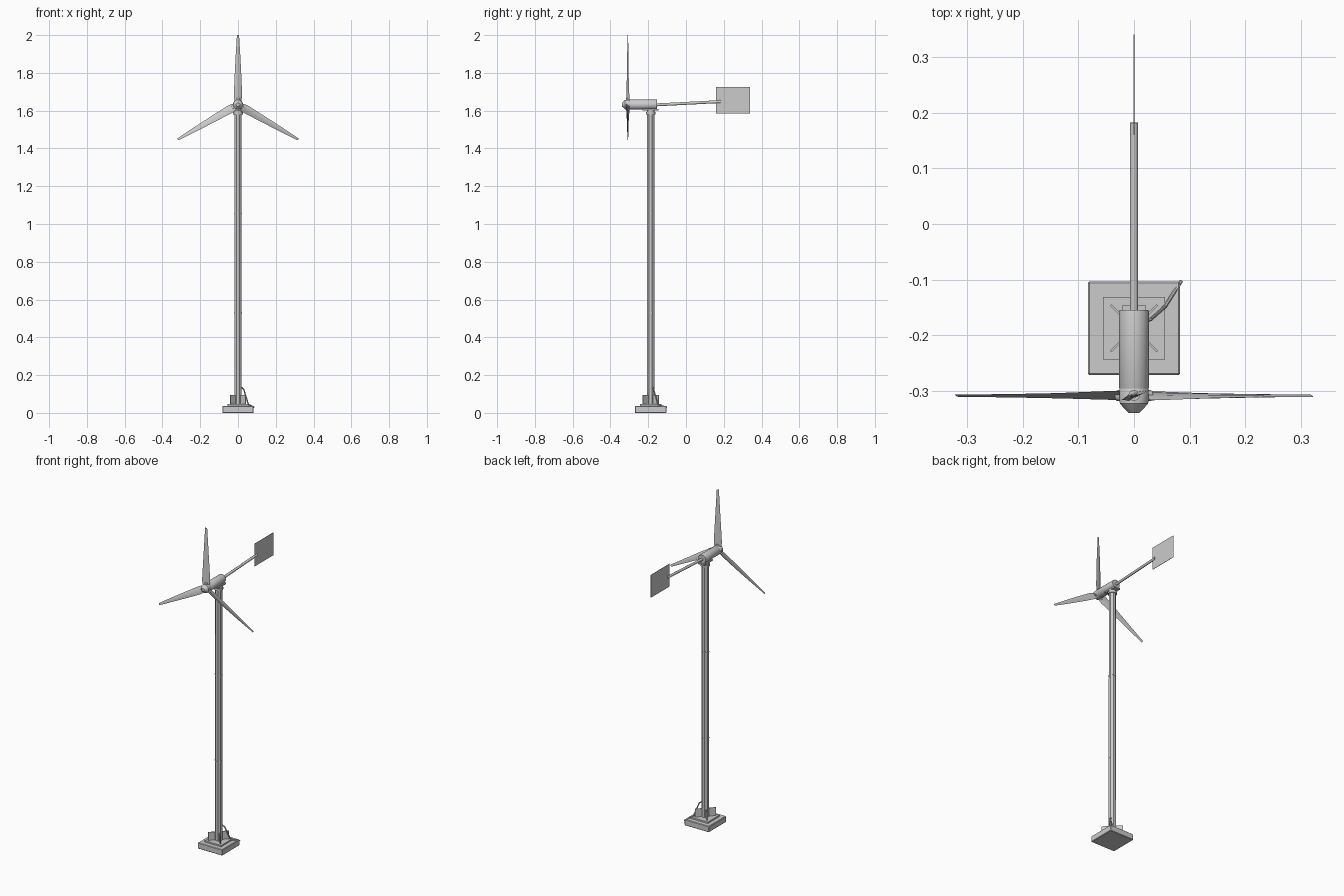
import bpy, bmesh, math
from mathutils import Vector, Matrix

if "Cube" in bpy.data.objects:
    bpy.data.objects.remove(bpy.data.objects["Cube"])

CY = -0.187          # tower axis
HUB = Vector((0, -0.308, 1.632))


def obj(name, bm, smooth=False):
    bmesh.ops.recalc_face_normals(bm, faces=bm.faces)
    me = bpy.data.meshes.new(name)
    bm.to_mesh(me)
    bm.free()
    ob = bpy.data.objects.new(name, me)
    bpy.context.collection.objects.link(ob)
    if smooth:
        bpy.ops.object.select_all(action='DESELECT')
        ob.select_set(True)
        bpy.context.view_layer.objects.active = ob
        bpy.ops.object.shade_smooth_by_angle(angle=math.radians(35))
    return ob


def box(name, lo, hi, bevel=0, spin=0):
    lo, hi = Vector(lo), Vector(hi)
    bm = bmesh.new()
    bmesh.ops.create_cube(bm, size=1)
    bmesh.ops.scale(bm, vec=hi - lo, verts=bm.verts)
    if bevel:
        bmesh.ops.bevel(bm, geom=bm.edges[:], offset=bevel, segments=1, affect='EDGES')
    bmesh.ops.rotate(bm, matrix=Matrix.Rotation(spin, 3, 'Z'), verts=bm.verts)
    bmesh.ops.translate(bm, vec=(lo + hi) / 2, verts=bm.verts)
    return obj(name, bm)


def lathe(name, start, direction, profile, sides, smooth=True):
    """Closed turned solid; profile is (distance along axis, radius)."""
    bm = bmesh.new()
    q = Vector(direction).to_track_quat('Z', 'Y')
    rings = []
    for d, r in profile:
        rings.append([bm.verts.new(Vector(start) + q @ Vector((
            r * math.cos(2 * math.pi * (i + .5) / sides),
            r * math.sin(2 * math.pi * (i + .5) / sides), d))) for i in range(sides)])
    for a, b in zip(rings, rings[1:]):
        for i in range(sides):
            j = (i + 1) % sides
            bm.faces.new((a[i], a[j], b[j], b[i]))
    bm.faces.new(rings[0])
    bm.faces.new(rings[-1])
    return obj(name, bm, smooth)


def rod(name, a, b, r, sides=12):
    d = Vector(b) - Vector(a)
    return lathe(name, a, d, [(0, r), (d.length, r)], sides)


# Foundation slab and foot plate
box("foundation_slab", (-.083, CY - .084, 0), (.083, CY + .084, .037), .003)
box("foot_plate", (-.056, CY - .056, .036), (.056, CY + .056, .046))

# Diagonal gussets around the foot
for i in range(2):
    box(f"foot_gusset_{i}", (-.059, CY - .002, .045), (.059, CY + .002, .096),
        spin=math.pi / 4 + i * math.pi / 2)

# Power conduit, leaving the tower and exiting at the slab corner
pts = [(.012, CY + .008, .14), (.03, CY + .016, .125), (.055, CY + .038, .045), (.085, CY + .085, .03)]
for i in range(3):
    rod(f"conduit_{i}", pts[i], pts[i + 1], .0035, 8)

# Octagonal tower with joint collars
lathe("tower", (0, CY, .04), (0, 0, 1), [(0, .0215), (1.55, .0205)], 8, False)
for i, z in enumerate((.53, 1.056)):
    lathe(f"tower_joint_{i}", (0, CY, z - .003), (0, 0, 1), [(0, .0225), (.006, .0225)], 8, False)

# Yaw bearing and saddle under the nacelle
lathe("yaw_bearing", (0, CY, 1.58), (0, 0, 1), [(0, .026), (.012, .026), (.012, .021), (.026, .021)], 16)
box("saddle_plate", (-.021, CY - .042, 1.600), (.021, CY + .042, 1.608))

# Nacelle, tail boom and vane
lathe("nacelle", (0, -.298, HUB.z), (0, 1, 0), [(0, .025), (.004, .027), (.14, .027), (.144, .026)], 24)
rod("tail_boom", (0, -.17, 1.630), (0, .182, 1.648), .0078)
box("tail_vane", (-.001, .16, 1.585), (.001, .34, 1.724))

# Hub with blunt nose
lathe("hub", (0, -.29, HUB.z), (0, -1, 0),
      [(0, .024), (.006, .027), (.032, .026), (.041, .018), (.049, .010)], 16)

# Three tapered, twisted blades and their root clamps
SECTIONS = [(.022, .040, .010, 24), (.045, .047, .008, 20), (.15, .037, .006, 14),
            (.26, .025, .004, 12), (.368, .012, .002, 20)]   # radius, chord, thickness, twist
SHAPE = [(-.5, 0), (-.25, .5), (.15, .4), (.5, 0), (.15, -.4), (-.25, -.5)]
for n in range(3):
    turn = Matrix.Rotation(n * math.tau / 3, 4, 'Y')
    place = Matrix.Translation(HUB) @ turn
    bm = bmesh.new()
    rings = []
    for r, chord, thick, twist in SECTIONS:
        m = place @ Matrix.Translation((0, 0, r)) @ Matrix.Rotation(math.radians(twist), 4, 'Z')
        rings.append([bm.verts.new(m @ Vector((u * chord, v * thick, 0))) for u, v in SHAPE])
    for a, b in zip(rings, rings[1:]):
        for i in range(6):
            j = (i + 1) % 6
            bm.faces.new((a[i], a[j], b[j], b[i]))
    bm.faces.new(rings[0])
    bm.faces.new(rings[-1])
    obj(f"blade_{n}", bm, True)
    rod(f"blade_clamp_{n}", place @ Vector((0, 0, .015)), place @ Vector((0, 0, .034)), .010, 12)
